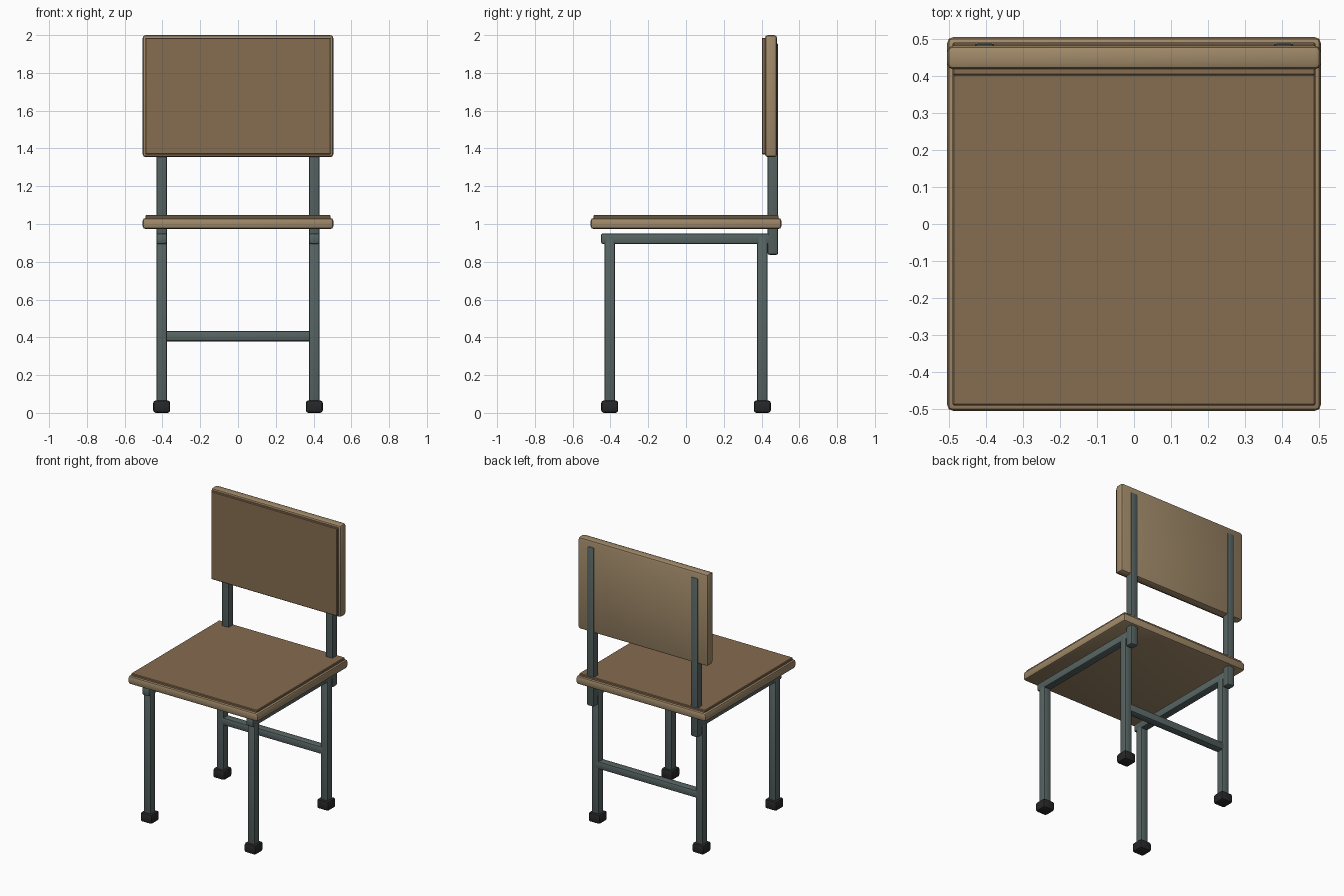
import bpy

if "Cube" in bpy.data.objects:
    bpy.data.objects.remove(bpy.data.objects["Cube"])


def material(name, rgb):
    m = bpy.data.materials.new(name)
    m.diffuse_color = (*rgb, 1)
    m.use_nodes = True
    m.node_tree.nodes["Principled BSDF"].inputs["Base Color"].default_value = m.diffuse_color
    return m


WOOD = material("wood_edge", (0.35, 0.25, 0.14))
PANEL = material("wood_panel", (0.24, 0.15, 0.08))
STEEL = material("painted_steel", (0.095, 0.13, 0.125))
RUBBER = material("black_rubber", (0.02, 0.02, 0.02))


def box(name, lo, hi, mat, bevel, segments=2):
    """Rounded box spanning two opposite corners."""
    bpy.ops.mesh.primitive_cube_add(
        size=1, location=[(a + b) / 2 for a, b in zip(lo, hi)])
    ob = bpy.context.object
    ob.name = name
    ob.scale = [b - a for a, b in zip(lo, hi)]
    bpy.ops.object.transform_apply(location=False, rotation=False, scale=True)
    mod = ob.modifiers.new("rounded_edges", 'BEVEL')
    mod.width = bevel
    mod.segments = segments
    bpy.ops.object.modifier_apply(modifier=mod.name)
    ob.data.materials.append(mat)
    bpy.ops.object.shade_smooth_by_angle()
    return ob


# Seat board with a thin raised panel on top
box("seat", (-0.505, -0.505, 0.973), (0.505, 0.505, 1.032), WOOD, 0.016)
box("seat_panel", (-0.49, -0.49, 1.0), (0.49, 0.49, 1.047), PANEL, 0.004, 1)

# Backrest board with a thin raised panel on its front
box("backrest", (-0.505, 0.418, 1.354), (0.505, 0.482, 2.0), WOOD, 0.016)
box("backrest_panel", (-0.49, 0.402, 1.368), (0.49, 0.45, 1.986), PANEL, 0.004, 1)

# Metal frame: legs, feet, side rails and back posts, left and right
R, F, C = 0.028, 0.045, 0.404
for side, x in (("left", -C), ("right", C)):
    for end, y in (("front", -C), ("rear", C)):
        box(f"{end}_leg_{side}", (x - R, y - R, 0.03), (x + R, y + R, 0.94), STEEL, 0.01)
        box(f"{end}_foot_{side}", (x - F, y - F, 0), (x + F, y + F, 0.066), RUBBER, 0.014)
    box(f"side_rail_{side}", (x - R, -0.45, 0.895), (x + R, 0.445, 0.95), STEEL, 0.01)
    box(f"back_post_{side}", (x - R, 0.432, 0.837), (x + R, 0.488, 1.957), STEEL, 0.01)

# Crossbar between the rear legs
box("rear_crossbar", (-C, C - R, 0.379), (C, C + R, 0.433), STEEL, 0.01)
